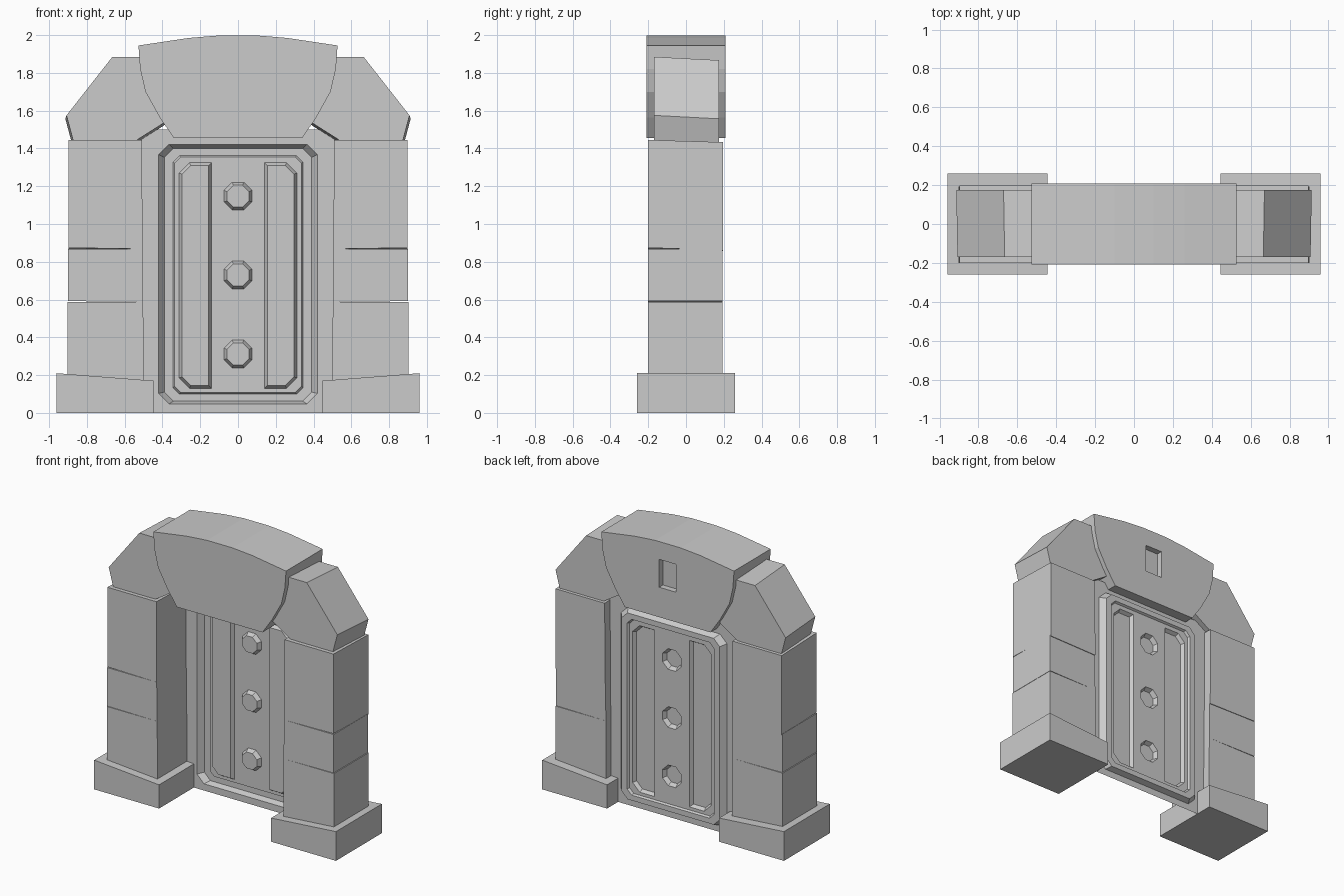
import bpy, bmesh, math

if "Cube" in bpy.data.objects:
    bpy.data.objects.remove(bpy.data.objects["Cube"])


def finish(name, bm, recalc=True):
    bmesh.ops.remove_doubles(bm, verts=bm.verts, dist=1e-5)
    if recalc:
        bmesh.ops.recalc_face_normals(bm, faces=bm.faces)
    me = bpy.data.meshes.new(name)
    bm.to_mesh(me)
    bm.free()
    ob = bpy.data.objects.new(name, me)
    bpy.context.collection.objects.link(ob)
    return ob


def prism(name, profile, y0, y1, side=1, dx=0.0, dz=0.0):
    """Extrude an (x, z) profile along y; the back end is shifted by dx, dz."""
    bm = bmesh.new()
    a = [bm.verts.new((side * x, y0, z)) for x, z in profile]
    b = [bm.verts.new((side * (x + dx), y1, z + dz)) for x, z in profile]
    n = len(profile)
    bm.faces.new(a)
    bm.faces.new(b[::-1])
    for i in range(n):
        bm.faces.new((a[i], b[i], b[(i + 1) % n], a[(i + 1) % n]))
    return finish(name, bm)


for side, label in ((-1, "left"), (1, "right")):
    # plinth with a sloping top
    prism(label + "_plinth", [(0.445, 0), (0.96, 0), (0.96, 0.21), (0.445, 0.17)],
          -0.26, 0.26, side)
    # pillar of three stacked stones, slightly uneven
    prism(label + "_pillar_stone_low", [(0.50, 0.15), (0.902, 0.15), (0.902, 0.588), (0.502, 0.588)],
          -0.20, 0.192, side)
    prism(label + "_pillar_stone_mid", [(0.502, 0.588), (0.90, 0.592), (0.90, 0.868), (0.506, 0.868)],
          -0.20, 0.192, side)
    prism(label + "_pillar_stone_top", [(0.506, 0.868), (0.898, 0.874), (0.898, 1.445), (0.508, 1.445)],
          -0.20, 0.197, side, 0, -0.012)
    # shoulder stone beside the keystone
    prism(label + "_shoulder_stone",
          [(0.40, 1.885), (0.665, 1.885), (0.908, 1.575), (0.872, 1.44),
           (0.535, 1.445), (0.385, 1.54)], -0.17, 0.175, side, 0.006, -0.018)

# keystone with a curved top and curved flanks
half = [(0.34, 1.455), (0.415, 1.565), (0.49, 1.70), (0.518, 1.82), (0.527, 1.945),
        (0.26, 1.985), (0.10, 1.998)]
profile = half + [(-x, z) for x, z in reversed(half)]
key = prism("keystone", profile, -0.208, 0.208)

# shallow socket in the back of the keystone
cutter = prism("socket_cutter", [(-0.067, 1.67), (0.067, 1.67), (0.067, 1.87), (-0.067, 1.87)],
               0.165, 0.3)
cutter.hide_render = True
mod = key.modifiers.new("socket", "BOOLEAN")
mod.object = cutter
mod.operation = "DIFFERENCE"
mod.solver = "EXACT"
bpy.context.view_layer.objects.active = key
bpy.ops.object.modifier_apply(modifier=mod.name)
bpy.data.objects.remove(cutter, do_unlink=True)

# pressed door sheet: its relief shows in reverse on the back
bm = bmesh.new()


def ring(points, y):
    return [bm.verts.new((x, y, z)) for x, z in points]


def bridge(a, b):
    for i in range(len(a)):
        j = (i + 1) % len(a)
        bm.faces.new((a[i], a[j], b[j], b[i]))


def edges(r):
    return [bm.edges.get((r[i], r[(i + 1) % len(r)])) for i in range(len(r))]


def octo(h, z0, z1, c):
    return [(-h + c, z0), (h - c, z0), (h, z0 + c), (h, z1 - c),
            (h - c, z1), (-h + c, z1), (-h, z1 - c), (-h, z0 + c)]


WALL, FRAME, PANEL, STRIP, STUD = 0.135, 0.175, 0.16, 0.135, 0.13

# wall, frame groove and panel edge
rings = [ring(octo(h, z0, z1, c), y) for h, z0, z1, c, y in (
    (0.52, 0.0, 1.50, 0.0, WALL), (0.42, 0.048, 1.422, 0.055, WALL),
    (0.39, 0.062, 1.40, 0.048, FRAME), (0.345, 0.10, 1.362, 0.035, FRAME),
    (0.335, 0.108, 1.354, 0.032, PANEL))]
for a, b in zip(rings, rings[1:]):
    bridge(a, b)
outline = edges(rings[-1])


def strip(side, d):
    """Long strip outline with chamfered outer corners, shrunk by d."""
    i, o, b, t, c = 0.14 + d, 0.312 - d, 0.13 + d, 1.325 - d, 0.055 - d * 0.6
    return [(side * x, z) for x, z in
            ((i, b), (o - c, b), (o, b + c), (o, t - c), (o - c, t), (i, t))]


def stud(z, r):
    return [(r * math.cos((k + 0.5) * math.pi / 4), z + r * math.sin((k + 0.5) * math.pi / 4))
            for k in range(8)]


# raised strips and studs
raised = [(strip(s, 0), strip(s, 0.015), STRIP) for s in (-1, 1)]
raised += [(stud(z, 0.08), stud(z, 0.063), STUD) for z in (0.312, 0.73, 1.147)]
for low, high, y in raised:
    a, b = ring(low, PANEL), ring(high, y)
    bridge(a, b)
    bm.faces.new(b)
    outline += edges(a)
bmesh.ops.triangle_fill(bm, use_beauty=True, edges=outline, normal=(0, -1, 0))
bmesh.ops.dissolve_degenerate(bm, dist=1e-5, edges=bm.edges)
finish("door_panel", bm)
